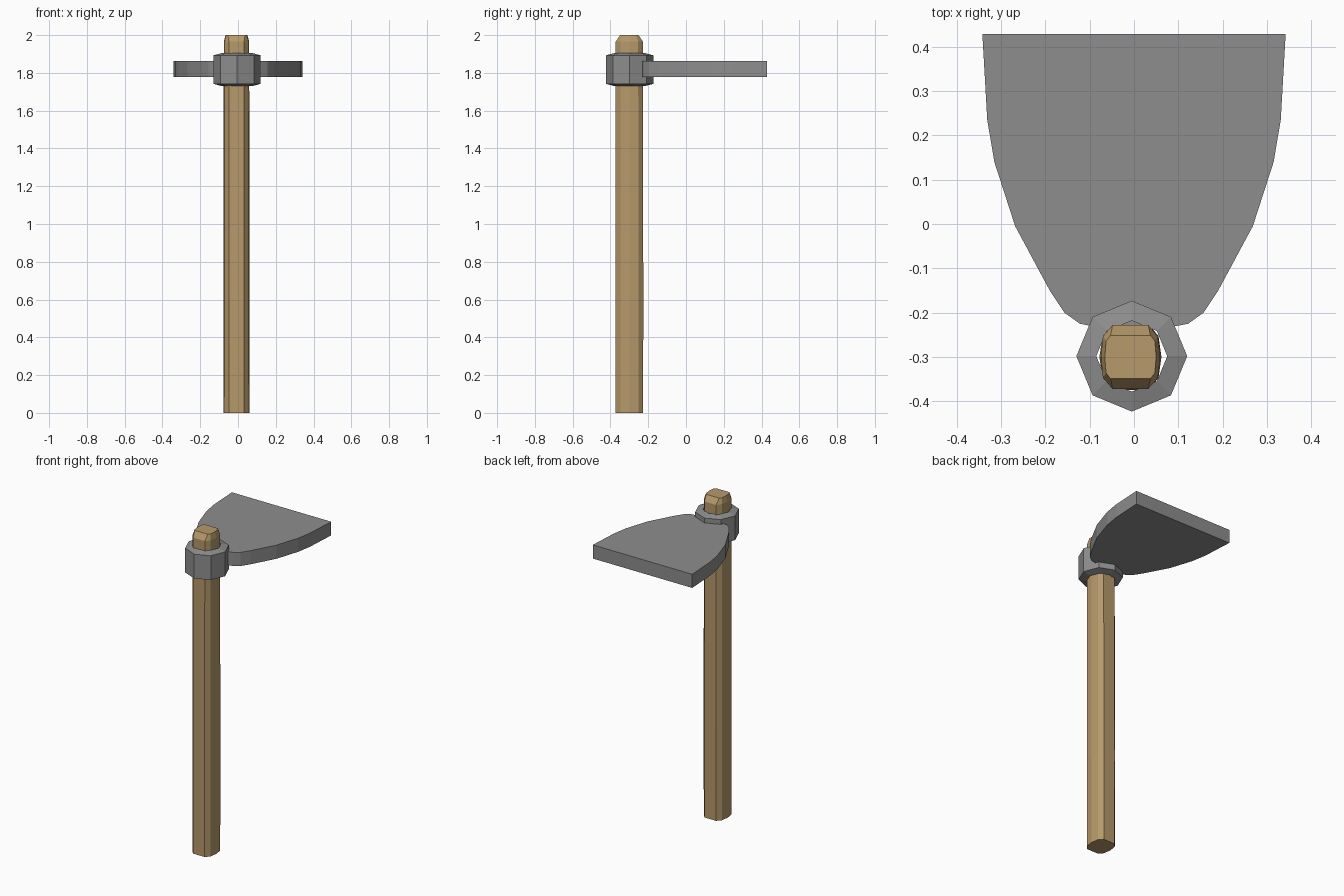
import bpy, bmesh
from math import cos, sin, tau

cube = bpy.data.objects.get("Cube")
if cube:
    bpy.data.objects.remove(cube, do_unlink=True)


def material(name, rgb):
    m = bpy.data.materials.new(name)
    m.use_nodes = True
    m.diffuse_color = (*rgb, 1)
    m.node_tree.nodes["Principled BSDF"].inputs["Base Color"].default_value = (*rgb, 1)
    return m


wood = material("wood", (0.47, 0.32, 0.145))
steel = material("grey_steel", (0.27, 0.27, 0.27))


def loft(name, rings, mat, location=(0, 0, 0), closed=False):
    """Skin a stack of equal-sized rings; closed joins last to first, otherwise cap the ends."""
    bm = bmesh.new()
    loops = [[bm.verts.new(p) for p in ring] for ring in rings]
    n = len(loops[0])
    pairs = list(zip(loops, loops[1:]))
    if closed:
        pairs.append((loops[-1], loops[0]))
    else:
        bm.faces.new(loops[0][::-1])
        bm.faces.new(loops[-1])
    for a, b in pairs:
        for i in range(n):
            j = (i + 1) % n
            bm.faces.new((a[i], a[j], b[j], b[i]))
    bmesh.ops.recalc_face_normals(bm, faces=bm.faces)
    mesh = bpy.data.meshes.new(name)
    bm.to_mesh(mesh)
    bm.free()
    mesh.materials.append(mat)
    obj = bpy.data.objects.new(name, mesh)
    obj.location = location
    bpy.context.collection.objects.link(obj)
    return obj


# Handle: ten-sided bar with a bevelled top
def section(flat, depth, side, corner, bulge, z):
    half = [(flat, -depth), (side, -corner), (bulge, 0), (side, corner), (flat, depth)]
    return [(x, y, z) for x, y in half] + [(-x, -y, z) for x, y in half]


loft("handle", [
    section(0.04, 0.073, 0.062, 0.048, 0.069, 0),
    section(0.04, 0.074, 0.063, 0.048, 0.07, 0.57),
    section(0.04, 0.072, 0.062, 0.047, 0.067, 1.965),
    section(0.045, 0.049, 0.055, 0.036, 0.058, 2),
], wood, (-0.008, -0.3, 0))


# Collar: octagonal socket with sloping rims around the handle
def octagon(r, z):
    return [(r * cos(i * tau / 8), r * sin(i * tau / 8), z) for i in range(8)]


loft("collar", [octagon(0.08, 1.73), octagon(0.125, 1.742),
                octagon(0.125, 1.893), octagon(0.08, 1.905)],
     steel, (-0.005, -0.298, 0), closed=True)

# Blade: flat plate widening away from the collar
edge = [(0.08, -0.233), (0.122, -0.225), (0.157, -0.2), (0.19, -0.15),
        (0.268, -0.005), (0.315, 0.14), (0.331, 0.235), (0.342, 0.428)]
outline = edge + [(-x, y) for x, y in reversed(edge)]
loft("blade", [[(x, y, z) for x, y in outline] for z in (1.778, 1.863)], steel)
